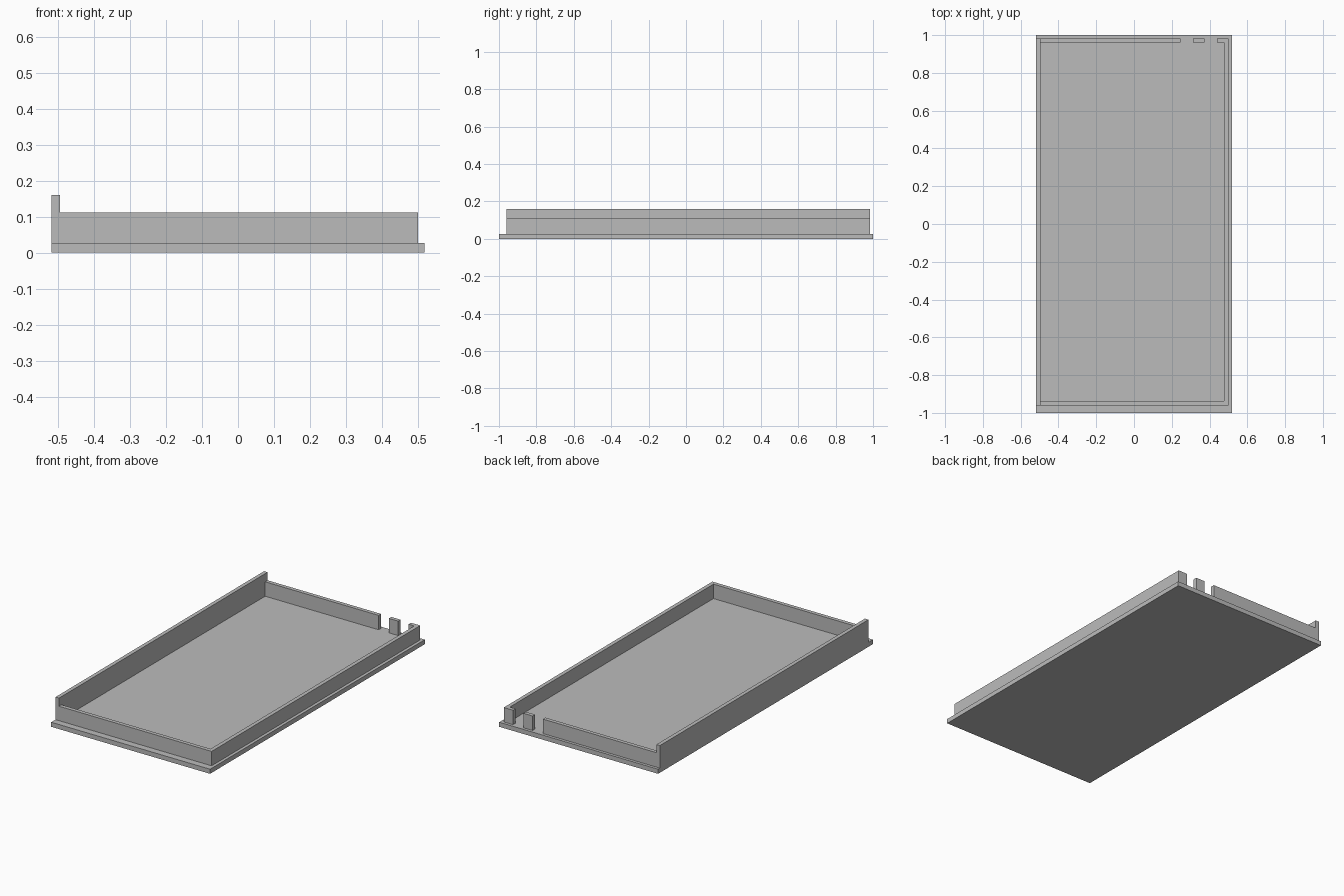
import bpy
import bmesh

if "Cube" in bpy.data.objects:
    bpy.data.objects.remove(bpy.data.objects["Cube"], do_unlink=True)

# Single flat grey for the whole tray
grey = bpy.data.materials.new("light_grey")
grey.use_nodes = True
colour = (0.5, 0.5, 0.5, 1)
grey.diffuse_color = colour
grey.node_tree.nodes["Principled BSDF"].inputs["Base Color"].default_value = colour


def box(name, x, y, z):
    """Box spanning the given (low, high) ranges."""
    bm = bmesh.new()
    bmesh.ops.create_cube(bm, size=1)
    for v in bm.verts:
        v.co = [r[0] if c < 0 else r[1] for c, r in zip(v.co, (x, y, z))]
    mesh = bpy.data.meshes.new(name)
    bm.to_mesh(mesh)
    bm.free()
    mesh.materials.append(grey)
    obj = bpy.data.objects.new(name, mesh)
    bpy.context.collection.objects.link(obj)
    return obj


half_x = 0.518
base_top, rim, tall = 0.027, 0.112, 0.16
thick = 0.023
right_x, left_x = -half_x, 0.5       # outer faces of the long walls
front_y, back_y = -0.96, 0.983       # outer faces of the short walls
inner_right, inner_left = right_x + thick, left_x - thick
low = (base_top, rim)

# Floor plate
box("base_plate", (-half_x, half_x), (-1, 1), (0, base_top))

# Long walls, one taller than the other
box("tall_right_wall", (right_x, inner_right), (front_y, back_y), (base_top, tall))
box("low_left_wall", (inner_left, left_x), (front_y, back_y), low)

# Front wall
box("front_wall", (inner_right, inner_left), (front_y, front_y + thick), low)

# Back wall broken by two openings
back = (back_y - thick, back_y)
box("back_wall", (inner_right, 0.245), back, low)
box("back_post", (0.312, 0.372), back, low)
box("back_corner_return", (0.44, inner_left), back, low)
